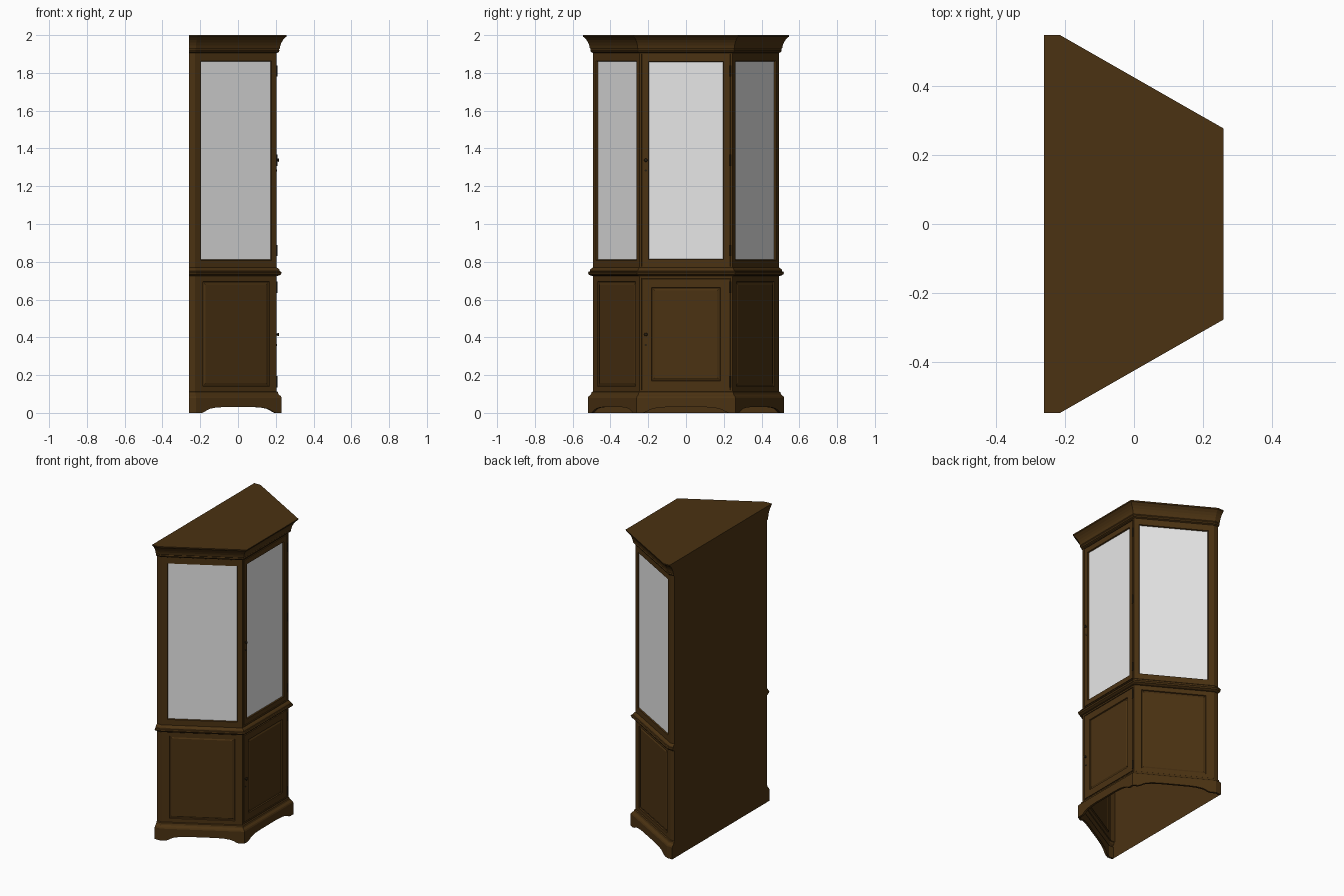
import bpy, bmesh, math
from mathutils import Vector

if "Cube" in bpy.data.objects:
    bpy.data.objects.remove(bpy.data.objects["Cube"])

def mat(name, rgb):
    m = bpy.data.materials.new(name)
    m.diffuse_color = (*rgb, 1)
    m.use_nodes = True
    m.node_tree.nodes["Principled BSDF"].inputs["Base Color"].default_value = m.diffuse_color
    return m

WOOD = mat("dark wood", (0.070, 0.032, 0.006))
GLASS = mat("pale glass", (0.80, 0.80, 0.80))
METAL = mat("dark metal", (0.022, 0.014, 0.006))
BACK, CX, SY, FX, FY = -0.26, -0.228, 0.493, 0.205, 0.246

def outline(d, z):
    """Plan of the cabinet grown outwards by d (back stays flat)."""
    h = [(BACK, SY + d), (CX + 0.268 * d, SY + d), (FX + d, FY + 0.577 * d)]
    return [Vector((x, -y, z)) for x, y in h] + [Vector((x, y, z)) for x, y in reversed(h)]

def make(name, faces, material):
    """Object from a list of point loops."""
    bm = bmesh.new()
    for f in faces:
        bm.faces.new([bm.verts.new(p) for p in f])
    bmesh.ops.remove_doubles(bm, verts=bm.verts, dist=1e-5)
    me = bpy.data.meshes.new(name)
    bm.to_mesh(me)
    bm.free()
    me.materials.append(material)
    ob = bpy.data.objects.new(name, me)
    bpy.context.collection.objects.link(ob)
    return ob

def loft(name, profile, cap=False):
    """Moulding: (z, d) profile swept round the five visible sides."""
    faces = []
    for (z0, d0), (z1, d1) in zip(profile, profile[1:]):
        a, b = outline(d0, z0), outline(d1, z1)
        faces += [(a[i], a[i + 1], b[i + 1], b[i]) for i in range(5)]
    if cap:
        faces.append(outline(profile[-1][1], profile[-1][0]))
    return make(name, faces, WOOD)

# mouldings
PLINTH = [(0.08, 0.026), (0.088, 0.022), (0.098, 0.010), (0.11, 0.006), (0.114, 0)]
WAIST = [(0.725, 0), (0.727, 0.012), (0.733, 0.022), (0.742, 0.026), (0.748, 0.022),
         (0.75, 0.016), (0.758, 0.014), (0.764, 0.008), (0.77, 0)]
CORNICE = [(1.905, 0), (1.91, 0.010), (1.918, 0.014), (1.926, 0.012), (1.93, 0.016),
           (1.945, 0.019), (1.96, 0.025), (1.975, 0.034), (1.988, 0.046), (1.992, 0.052), (2.0, 0.053)]
loft("plinth_moulding", PLINTH)
loft("waist_moulding", WAIST)
loft("cornice", CORNICE, cap=True)

# back panel follows the silhouette of the mouldings
sil = [(0, 0.026)] + PLINTH + WAIST + CORNICE
make("back_panel", [[(BACK, SY + d, z) for z, d in sil] +
                    [(BACK, -SY - d, z) for z, d in reversed(sil)]], WOOD)

# plinth board with arched lower edge on the three main sides
a, b = outline(0.026, 0), outline(0.026, 0.08)
faces = []
for i in range(5):
    L = (a[i + 1] - a[i]).length
    u = (a[i + 1] - a[i]) / L
    low = [a[i]]
    if i in (1, 2, 3):
        half = [(0.035, 0), (0.05, 0.005), (0.065, 0.014), (0.085, 0.022), (0.12, 0.028), (0.17, 0.031)]
        for s, z in half + [(L - s, z) for s, z in reversed(half)]:
            low.append(a[i] + u * s + Vector((0, 0, z)))
    faces.append(low + [a[i + 1], b[i + 1], b[i]])
board = make("plinth_board", faces, WOOD)
sol = board.modifiers.new("thickness", 'SOLIDIFY')
sol.thickness, sol.offset = 0.014, -1

def wall(name, i, z0, z1, steps, glass=False):
    """Wall on side i; steps are (u0, u1, z0, z1, depth) nested rectangles."""
    c = outline(0, 0)
    L = (c[i + 1] - c[i]).length
    u = (c[i + 1] - c[i]) / L
    n = u.cross(Vector((0, 0, 1)))
    rings = []
    for u0, u1, a0, a1, dep in [(0, L, z0, z1, 0)] + steps:
        rings.append([c[i] + u * s - n * dep + Vector((0, 0, z))
                      for s, z in ((u0, a0), (u1, a0), (u1, a1), (u0, a1))])
    faces = []
    for p, q in zip(rings, rings[1:]):
        faces += [(p[k], p[(k + 1) % 4], q[(k + 1) % 4], q[k]) for k in range(4)]
    if glass:
        make(name + "_glass", [rings[-1]], GLASS)
    else:
        faces.append(rings[-1])
    make(name, faces, WOOD)

def inset(r, seq):
    """Grow nested steps from rectangle r by (inset, depth) pairs."""
    return [(r[0] + k, r[1] - k, r[2] + k, r[3] - k, d) for k, d in seq]

GROOVE = [(0, 0), (0.001, 0.006), (0.004, 0.006), (0.005, 0)]
PANEL = [(0, 0), (0.003, 0.007), (0.009, 0.007), (0.016, 0.003)]
PANE = [(0, 0), (0.003, 0.008)]
LS = (outline(0, 0)[2] - outline(0, 0)[1]).length

# short rear stiles
for i, side in ((0, "left"), (4, "right")):
    wall(side + "_rear_stile", i, 0.11, 1.91, [])
# angled sides
for i, side in ((1, "left"), (3, "right")):
    p, g = (0.05, 0.453), (0.036, 0.467)
    if i == 3:
        p, g = (LS - p[1], LS - p[0]), (LS - g[1], LS - g[0])
    wall(side + "_lower_side", i, 0.11, 0.73, inset((*p, 0.14, 0.695), PANEL))
    wall(side + "_upper_side", i, 0.765, 1.91, inset((*g, 0.808, 1.863), PANE), True)
# front doors
wall("lower_door", 2, 0.11, 0.73, inset((FY - 0.235, FY + 0.235, 0.12, 0.715), GROOVE)
     + inset((FY - 0.182, FY + 0.182, 0.17, 0.665), PANEL))
wall("upper_door", 2, 0.765, 1.91, inset((FY - 0.235, FY + 0.235, 0.775, 1.9), GROOVE)
     + inset((FY - 0.199, FY + 0.199, 0.812, 1.86), PANE), True)

# door hardware
def cyl(name, r, depth, loc, axis_x):
    bpy.ops.mesh.primitive_cylinder_add(vertices=16, radius=r, depth=depth, location=loc,
                                        rotation=(0, math.pi / 2 if axis_x else 0, 0))
    ob = bpy.context.object
    ob.name = name
    ob.data.materials.append(METAL)
    bpy.ops.object.shade_smooth_by_angle()

for door, zk, hinges in (("lower", 0.415, (0.165, 0.665)), ("upper", 1.338, (0.86, 1.338, 1.81))):
    cyl(door + "_knob_stem", 0.005, 0.012, (FX + 0.004, -0.213, zk), True)
    bpy.ops.mesh.primitive_uv_sphere_add(segments=16, ring_count=10, radius=0.009,
                                         location=(FX + 0.008, -0.213, zk))
    knob = bpy.context.object
    knob.name = door + "_knob"
    knob.scale.x = 0.6
    knob.data.materials.append(METAL)
    bpy.ops.object.shade_smooth_by_angle()
    cyl(door + "_keyhole", 0.006, 0.002, (FX + 0.001, -0.213, zk - 0.055), True)
    for zh in hinges:
        cyl(door + "_hinge", 0.004, 0.06, (FX + 0.001, 0.234, zh), False)
